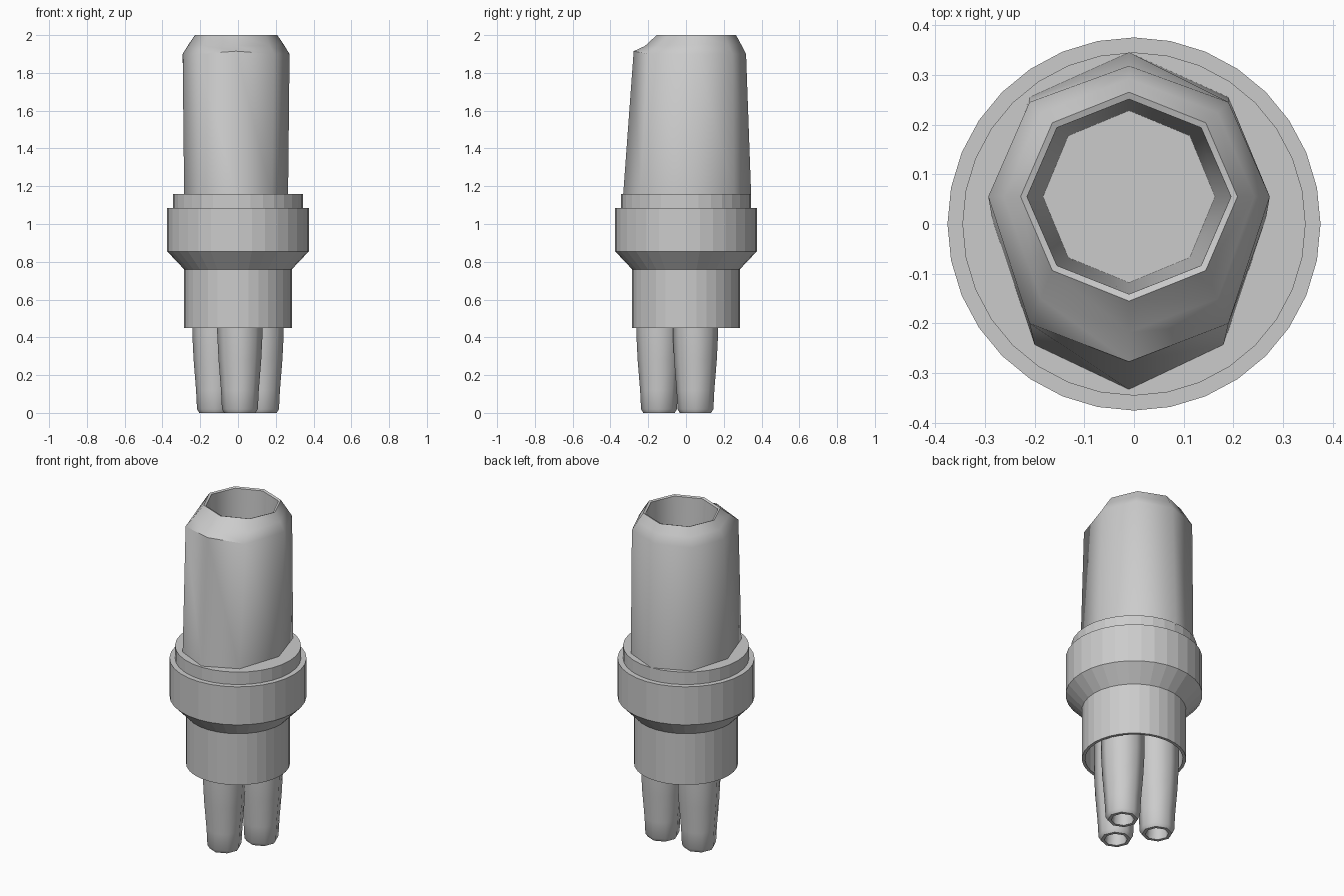
import bpy, bmesh, math

if "Cube" in bpy.data.objects:
    bpy.data.objects.remove(bpy.data.objects["Cube"])

def finish(name, bm, smooth_angle=None):
    bmesh.ops.recalc_face_normals(bm, faces=bm.faces)
    me = bpy.data.meshes.new(name)
    bm.to_mesh(me)
    bm.free()
    ob = bpy.data.objects.new(name, me)
    bpy.context.collection.objects.link(ob)
    if smooth_angle:
        bpy.ops.object.select_all(action='DESELECT')
        ob.select_set(True)
        bpy.context.view_layer.objects.active = ob
        bpy.ops.object.shade_smooth_by_angle(angle=math.radians(smooth_angle))
    return ob

def loft(name, rings, smooth_angle=None, cap_start=True, cap_end=True):
    bm = bmesh.new()
    loops = [[bm.verts.new(p) for p in ring] for ring in rings]
    n = len(loops[0])
    for a, b in zip(loops, loops[1:]):
        for i in range(n):
            j = (i + 1) % n
            bm.faces.new((a[i], a[j], b[j], b[i]))
    if cap_start:
        bm.faces.new(loops[0])
    if cap_end:
        bm.faces.new(loops[-1])
    return finish(name, bm, smooth_angle)

def circle(cx, cy, z, rx, ry, n):
    return [(cx + rx * math.sin(2 * math.pi * i / n),
             cy + ry * math.cos(2 * math.pi * i / n), z) for i in range(n)]

def mirrored(half, cx=-0.01):
    # half outline runs back -> side -> front
    right = [(cx + x, y, z) for x, y, z in half]
    left = [(cx - x, y, z) for x, y, z in half[-2:0:-1]]
    return right + left

# Upper sleeve: tapered eight-sided tube with a sloped front shoulder
base = mirrored([(0, .345, 1.15), (.2, .255, 1.15), (.275, .01, 1.15),
                 (.19, -.243, 1.15), (0, -.333, 1.15)])
shoulder = mirrored([(0, .318, 1.90), (.2, .245, 1.90), (.283, .055, 1.90),
                     (.2, -.2, 1.90), (0, -.277, 1.915)])
slope = mirrored([(0, .292, 1.95), (.178, .224, 1.95), (.252, .055, 1.95),
                  (.178, -.15, 1.945), (0, -.218, 1.942)])
rim_out = circle(-.01, .055, 2.0, .218, .21, 8)
rim_in = circle(-.01, .055, 1.995, .205, .196, 8)
floor = circle(-.01, .055, 1.2, .173, .173, 8)
loft("upper_sleeve", [base, shoulder, slope, rim_out, rim_in, floor], 50)

# Stepped collar with a hollow skirt underneath
collar = [(.345, 1.16), (.345, 1.085), (.375, 1.085), (.375, .855),
          (.285, .76), (.285, .45), (.268, .45), (.268, .74)]
loft("collar", [circle(0, 0, z, r, r, 32) for r, z in collar])

# Three tapered hollow prongs
prong = [(.12, .72), (.12, .42), (.113, .28), (.1, .12), (.095, .02),
         (.083, 0), (.064, 0), (.06, .03), (.06, .4)]
for name, x, y in (("front_prong", .01, -.143),
                   ("left_prong", -.122, .05),
                   ("right_prong", .122, .05)):
    loft(name, [circle(x, y, z, r, r, 8) for r, z in prong], 50)
